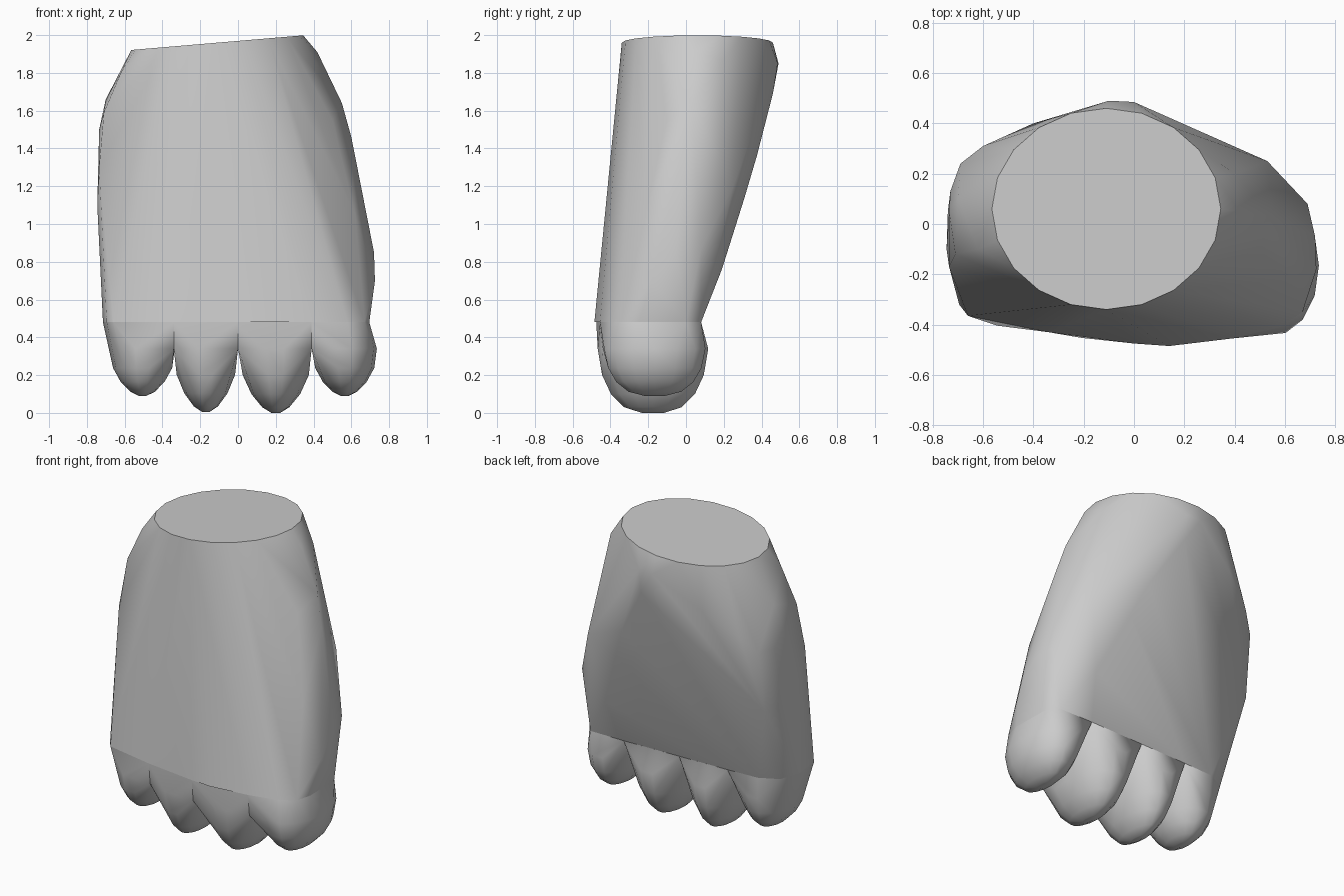
import bpy
import bmesh
from math import cos, sin, pi, radians

default_cube = bpy.data.objects.get("Cube")
if default_cube:
    bpy.data.objects.remove(default_cube, do_unlink=True)

# One plain grey for the whole model
grey = bpy.data.materials.new("plain grey")
grey.use_nodes = True
colour = (0.6, 0.6, 0.6, 1)
grey.diffuse_color = colour
grey.node_tree.nodes["Principled BSDF"].inputs["Base Color"].default_value = colour


def oval(centre, radii, z, slope=0.0, sides=20):
    """Points of an oval, optionally tilted along x."""
    points = []
    for i in range(sides):
        angle = 2 * pi * i / sides
        x, y = radii[0] * cos(angle), radii[1] * sin(angle)
        points.append((centre[0] + x, centre[1] + y, z + slope * x))
    return points


def at_height(outline, z):
    return [(x, y, z) for x, y in outline]


def hull(name, points, sharp_angle=50):
    """Convex skin around the points, smooth shaded."""
    bm = bmesh.new()
    for point in points:
        bm.verts.new(point)
    bmesh.ops.convex_hull(bm, input=bm.verts)
    unused = [v for v in bm.verts if not v.link_faces]
    bmesh.ops.delete(bm, geom=unused, context="VERTS")
    bmesh.ops.dissolve_limit(bm, angle_limit=radians(1), verts=bm.verts, edges=bm.edges)
    bmesh.ops.recalc_face_normals(bm, faces=bm.faces)
    mesh = bpy.data.meshes.new(name)
    bm.to_mesh(mesh)
    bm.free()
    mesh.materials.append(grey)
    obj = bpy.data.objects.new(name, mesh)
    bpy.context.collection.objects.link(obj)
    bpy.ops.object.select_all(action="DESELECT")
    bpy.context.view_layer.objects.active = obj
    obj.select_set(True)
    bpy.ops.object.shade_smooth_by_angle(angle=radians(sharp_angle))


# Knuckle edge, shared by the palm and the fingers
right_end = [(-.66, -.365), (-.695, -.32), (-.715, -.15), (-.67, -.01), (-.55, .05)]
left_end = [(.58, -.41), (.67, -.35), (.695, -.25), (.69, .0), (.63, .08)]
splits = [(-.34, -.43, .06), (0, -.475, .07), (.39, -.455, .08)]  # x, front, back

# Palm: tilted wrist cut on top, bulging sides, wide knuckle edge below
wrist_cut = oval((-.11, .06), (.455, .40), 1.96, slope=.085)
right_bulge = [(-.62, -.1, 1.8), (-.71, -.12, 1.59), (-.735, -.17, 1.3),
               (-.70, .1, 1.66), (-.735, .05, 1.5), (-.73, .13, 1.4),
               (-.69, .24, 1.4), (-.6, .31, 1.5), (-.4, .4, 1.65),
               (-.745, -.1, 1.1), (-.74, .05, 1.0), (-.7, .19, 1.0)]
left_bulge = [(.42, .05, 1.91), (.4, .2, 1.87), (.55, .03, 1.64), (.6, .0, 1.46),
              (.5, -.1, 1.55), (.53, .25, 1.2), (.69, .08, .87), (.72, -.05, .85),
              (.62, -.22, 1.05), (.725, -.18, .7)]
# Ridge curving from the back of the wrist down to the left end finger
back_ridge = [(-.1, .49, 1.85), (0, .485, 1.85), (0, .46, 1.69), (.2, .375, 1.36),
              (.29, .31, 1.14), (.45, .19, .76)]
knuckles = right_end + left_end + [(.14, -.485)]
for x, front, back in splits:
    knuckles += [(x, front), (x, back)]
hull("palm", wrist_cut + right_bulge + left_bulge + back_ridge + at_height(knuckles, .48))


def split_wall(split):
    """Wall between neighbours: deep at the front, nothing at the back."""
    x, front, back = split
    return [(x, front, .48), (x, front + .015, .34), (x, back, .48)]


# Finger stubs: rounded tips growing out of their stretch of the knuckle edge
# Each dome ring: height above tip, share of width, share of depth
dome = [(0, .12, .2), (.03, .38, .52), (.1, .68, .76), (.2, .92, .92), (.34, 1, 1)]
walls = [split_wall(s) for s in splits]
stubs = {
    "right_outer_finger": (-.505, -.18, .17, .23, .09, at_height(right_end, .48) + walls[0]),
    "right_inner_finger": (-.17, -.175, .168, .285, .005, walls[0] + walls[1]),
    "left_inner_finger": (.2, -.175, .19, .3, 0, walls[1] + walls[2]),
    "left_outer_finger": (.565, -.165, .17, .275, .09, at_height(left_end, .48) + walls[2]),
}
for name, (x, y, wide, deep, tip, root) in stubs.items():
    points = list(root)
    for height, across, along in dome:
        z = tip + height * (.34 - tip) / .34
        points += oval((x, y), (wide * across, deep * along), z, sides=14)
    hull(name, points)
